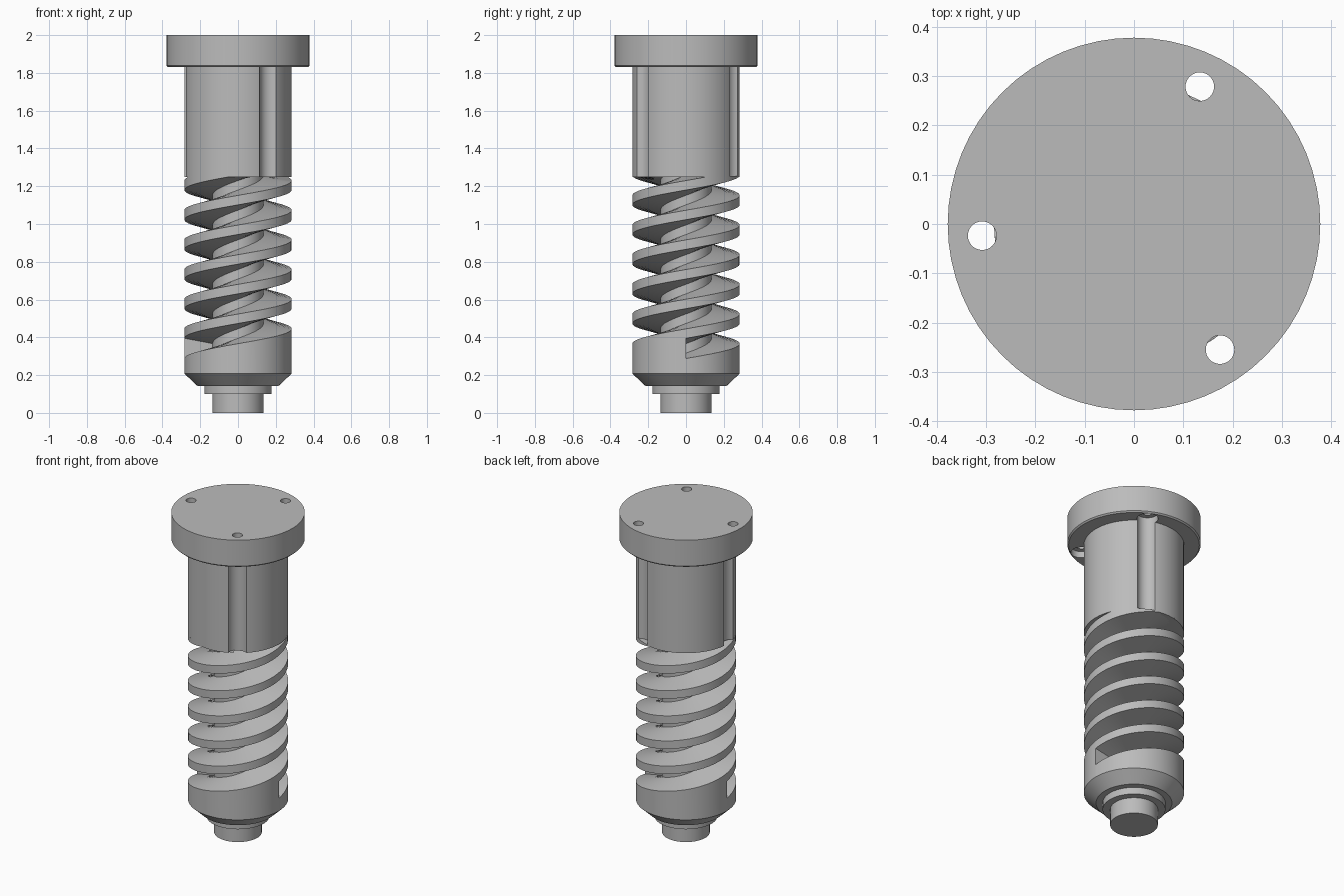
import bpy, bmesh, math
from math import pi, sin, cos

if "Cube" in bpy.data.objects:
    bpy.data.objects.remove(bpy.data.objects["Cube"], do_unlink=True)

grey = bpy.data.materials.new("steel_grey")
grey.use_nodes = True
grey.diffuse_color = (0.5, 0.5, 0.5, 1)
grey.node_tree.nodes["Principled BSDF"].inputs["Base Color"].default_value = grey.diffuse_color

CORE, OUTER = 0.135, 0.284      # shaft and thread radii
LEAD = 0.314                    # rise of a thread per turn
CREST, FLANK = 0.025, 0.03      # half crest height, extra half height at the root
START = 0.42                    # thread height where a ramp ends
SHOULDER = 1.25                 # underside of the grooved sleeve
BASE = 0.21                     # top of the tapered foot
STEPS = 64                      # segments per turn


def finish(name, bm):
    bmesh.ops.recalc_face_normals(bm, faces=bm.faces)
    mesh = bpy.data.meshes.new(name)
    bm.to_mesh(mesh)
    bm.free()
    ob = bpy.data.objects.new(name, mesh)
    bpy.context.collection.objects.link(ob)
    mesh.materials.append(grey)
    return ob


def smooth(ob):
    bpy.ops.object.select_all(action="DESELECT")
    ob.select_set(True)
    bpy.context.view_layer.objects.active = ob
    bpy.ops.object.shade_smooth_by_angle(angle=math.radians(30))


def lathe(name, profile, centre=(0, 0), segments=STEPS):
    """Closed solid of revolution from (radius, height) pairs, bottom to top."""
    bm = bmesh.new()
    rings = []
    for r, z in profile:
        rings.append([bm.verts.new((centre[0] + r * cos(2 * pi * i / segments),
                                    centre[1] + r * sin(2 * pi * i / segments), z))
                      for i in range(segments)])
    for a, b in zip(rings, rings[1:]):
        for i in range(segments):
            j = (i + 1) % segments
            bm.faces.new((a[i], a[j], b[j], b[i]))
    bm.faces.new(rings[0])
    bm.faces.new(rings[-1])
    return finish(name, bm)


def helix(name, first, last, turn, filled=False):
    """Sweep the trapezoid thread section; a filled one reaches down to the foot."""
    bm = bmesh.new()
    count = round((last - first) / (2 * pi) * STEPS)
    inner = CORE - 0.01
    sections = []
    for i in range(count + 1):
        a = first + (last - first) * i / count
        mid = START + LEAD * a / (2 * pi)
        section = [(inner, mid - CREST - FLANK), (OUTER, mid - CREST),
                   (OUTER, mid + CREST), (inner, mid + CREST + FLANK)]
        if filled:
            section[0], section[1] = (inner, BASE), (OUTER, BASE)
        sections.append([bm.verts.new((r * cos(a + turn), r * sin(a + turn),
                                       min(z, SHOULDER + 0.004)))
                         for r, z in section])
    for s, t in zip(sections, sections[1:]):
        for k in range(4):
            n = (k + 1) % 4
            bm.faces.new((s[k], s[n], t[n], t[k]))
    bm.faces.new(sections[0])
    bm.faces.new(sections[-1])
    smooth(finish(name, bm))


# Tapered foot with collar and end stub
smooth(lathe("foot", [(CORE, 0), (CORE, 0.1), (0.178, 0.1), (0.178, 0.143),
                      (0.215, 0.143), (OUTER, 0.208), (OUTER, BASE)]))

# Central shaft
smooth(lathe("shaft", [(CORE, BASE - 0.02), (CORE, SHOULDER + 0.02)]))

# Two-start thread, each start growing from a solid ramp on the foot
top_angle = (SHOULDER + 0.06 - START) / LEAD * 2 * pi
for side, turn in (("right", 0), ("left", pi)):
    helix("thread_ramp_" + side, -pi, 0, turn, filled=True)
    helix("thread_" + side, 0, top_angle, turn)

# Sleeve and flange, cut by three grooves that narrow to screw holes
head = lathe("sleeve_and_flange", [(OUTER, SHOULDER), (OUTER, 1.83), (0.37, 1.83),
                                   (0.378, 1.838), (0.378, 2)])
for k in range(3):
    a = math.radians(64.4 + 120 * k)
    cutter = lathe("groove_cutter", [(0.06, 1.2), (0.06, 1.87), (0.029, 1.87), (0.029, 2.1)],
                   (0.309 * cos(a), 0.309 * sin(a)), 32)
    cutter.hide_render = True
    cut = head.modifiers.new("groove", "BOOLEAN")
    cut.operation = "DIFFERENCE"
    cut.solver = "EXACT"
    cut.object = cutter
    bpy.context.view_layer.objects.active = head
    bpy.ops.object.modifier_apply(modifier=cut.name)
    bpy.data.objects.remove(cutter, do_unlink=True)
smooth(head)
